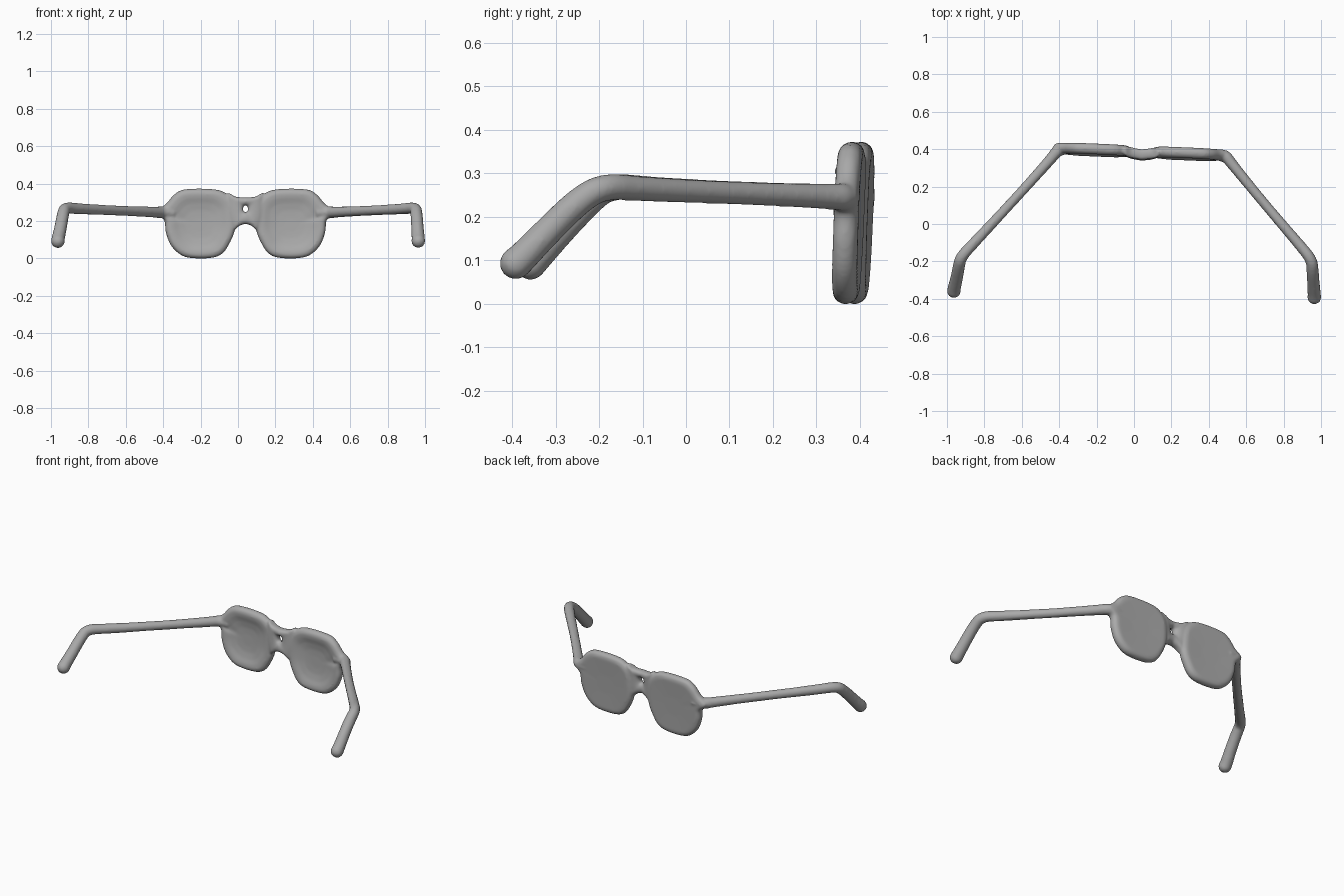
import bpy, bmesh, math
from mathutils import Vector

if "Cube" in bpy.data.objects:
    bpy.data.objects.remove(bpy.data.objects["Cube"])

CX = 0.04  # middle of the front frame


def catmull(pts, n=5):
    """Smooth closed curve through 2D points."""
    out, m = [], len(pts)
    for i in range(m):
        p0, p1, p2, p3 = [Vector(pts[(i + k) % m]) for k in (-1, 0, 1, 2)]
        for s in range(n):
            t = s / n
            out.append(0.5 * (2 * p1 + (p2 - p0) * t + (2 * p0 - 5 * p1 + 4 * p2 - p3) * t * t
                              + (3 * p1 - p0 - 3 * p2 + p3) * t ** 3))
    return out


def place(x, y, z):
    """Put a frame point on the slightly turned and leaning frame plane."""
    return (x, 0.387 - 0.042 * x + 0.04 * (z - 0.18) + y, z)


def loft(name, rings, closed):
    """Skin rings of points; closed joins last to first, otherwise both ends are capped."""
    bm = bmesh.new()
    vr = [[bm.verts.new(place(*p)) for p in r] for r in rings]
    n = len(vr[0])
    for a in range(len(vr) if closed else len(vr) - 1):
        b = (a + 1) % len(vr)
        for i in range(n):
            j = (i + 1) % n
            bm.faces.new((vr[a][i], vr[a][j], vr[b][j], vr[b][i]))
    if not closed:
        bm.faces.new(vr[0])
        bm.faces.new(vr[-1])
    bmesh.ops.recalc_face_normals(bm, faces=bm.faces)
    me = bpy.data.meshes.new(name)
    bm.to_mesh(me)
    bm.free()
    ob = bpy.data.objects.new(name, me)
    bpy.context.collection.objects.link(ob)
    return ob


def tube(name, pts):
    """Smooth tapered tube through (x, y, z, radius) with a ball at its last point."""
    cu = bpy.data.curves.new(name, 'CURVE')
    cu.dimensions = '3D'
    cu.bevel_depth = 1.0
    cu.bevel_resolution = 4
    cu.use_fill_caps = True
    cu.resolution_u = 8
    sp = cu.splines.new('NURBS')
    sp.points.add(len(pts) - 1)
    for p, (x, y, z, r) in zip(sp.points, pts):
        p.co = (x, y, z, 1)
        p.radius = r
    sp.order_u = 3
    sp.use_endpoint_u = True
    ob = bpy.data.objects.new(name, cu)
    bpy.context.collection.objects.link(ob)
    bpy.ops.object.select_all(action='DESELECT')
    ob.select_set(True)
    bpy.context.view_layer.objects.active = ob
    bpy.ops.object.convert(target='MESH')
    x, y, z, r = pts[-1]
    bpy.ops.mesh.primitive_uv_sphere_add(segments=20, ring_count=12, radius=r, location=(x, y, z))
    return [ob, bpy.context.object]


parts = []

# Lenses: rounded rim, flat back, dished front
lens = catmull([(-0.435, 0.25), (-0.385, 0.292), (-0.34, 0.343), (-0.28, 0.37), (-0.13, 0.37),
                (-0.06, 0.345), (-0.02, 0.29), (-0.015, 0.16), (-0.05, 0.07), (-0.09, 0.02),
                (-0.15, 0.001), (-0.25, 0.001), (-0.31, 0.02), (-0.36, 0.07), (-0.387, 0.14),
                (-0.395, 0.205)])
mid = Vector((-0.205, 0.18))
profile = [(0.3, 0.026), (0.85, 0.028), (0.94, 0.023), (0.985, 0.012), (1.0, 0.0), (0.985, -0.014),
           (0.94, -0.025), (0.86, -0.03), (0.75, -0.027), (0.6, -0.018), (0.4, -0.011), (0.2, -0.009)]
for name, side in (("left_lens", 1), ("right_lens", -1)):
    rings = []
    for s, y in profile:
        ring = [mid + (p - mid) * s for p in lens]
        rings.append([(CX + side * (p.x - CX), y, p.y) for p in ring])
    parts.append(loft(name, rings, False))

# Bridge: set forward, with a small hole through the middle
outer = catmull([(-0.06, 0.345), (-0.015, 0.33), (0.04, 0.326), (0.095, 0.33), (0.14, 0.345),
                 (0.14, 0.22), (0.11, 0.15), (0.075, 0.172), (0.04, 0.183), (0.005, 0.172),
                 (-0.03, 0.15), (-0.06, 0.22)])
hub = Vector((CX, 0.265))
rings = []
for k in range(16):
    a = 2 * math.pi * k / 16
    f = 0.5 + 0.5 * math.cos(a)
    ring = []
    for p in outer:
        d = (p - hub).normalized()
        hole = hub + Vector((d.x * 0.013, d.y * 0.02))
        q = hole.lerp(p, f)
        off = -0.02 * max(0.0, 1 - abs(q.x - CX) / 0.12)
        y = 0.029 * math.copysign(abs(math.sin(a)) ** 0.7, math.sin(a))
        ring.append((q.x, y + off, q.y))
    rings.append(ring)
parts.append(loft("bridge", rings, True))

# Temple arms with a bent ear piece
parts += tube("left_arm", [(-0.34, 0.405, 0.245, 0.03), (-0.40, 0.405, 0.245, 0.034),
                           (-0.44, 0.352, 0.247, 0.029), (-0.64, 0.13, 0.255, 0.026),
                           (-0.84, -0.085, 0.264, 0.029), (-0.925, -0.175, 0.272, 0.031),
                           (-0.935, -0.22, 0.24, 0.033), (-0.95, -0.30, 0.155, 0.034),
                           (-0.962, -0.345, 0.105, 0.036), (-0.963, -0.358, 0.092, 0.037)])
parts += tube("right_arm", [(0.42, 0.37, 0.245, 0.03), (0.485, 0.372, 0.245, 0.034),
                            (0.52, 0.325, 0.247, 0.029), (0.70, 0.105, 0.255, 0.026),
                            (0.88, -0.105, 0.264, 0.029), (0.95, -0.19, 0.272, 0.031),
                            (0.955, -0.25, 0.235, 0.033), (0.96, -0.33, 0.155, 0.034),
                            (0.964, -0.378, 0.105, 0.036), (0.964, -0.392, 0.093, 0.037)])

# Fuse the parts into one soft body
bpy.ops.object.select_all(action='DESELECT')
for ob in parts:
    ob.select_set(True)
bpy.context.view_layer.objects.active = parts[0]
bpy.ops.object.join()
body = bpy.context.object
body.name = "spectacles"
rm = body.modifiers.new("fuse", 'REMESH')
rm.mode = 'VOXEL'
rm.voxel_size = 0.007
sm = body.modifiers.new("soften", 'SMOOTH')
sm.factor = 0.5
sm.iterations = 5
for m in ("fuse", "soften"):
    bpy.ops.object.modifier_apply(modifier=m)
for poly in body.data.polygons:
    poly.use_smooth = True

# Single grey material
grey = bpy.data.materials.new("plain_grey")
grey.diffuse_color = (0.4, 0.4, 0.4, 1)
grey.use_nodes = True
grey.node_tree.nodes["Principled BSDF"].inputs["Base Color"].default_value = grey.diffuse_color
body.data.materials.clear()
body.data.materials.append(grey)
